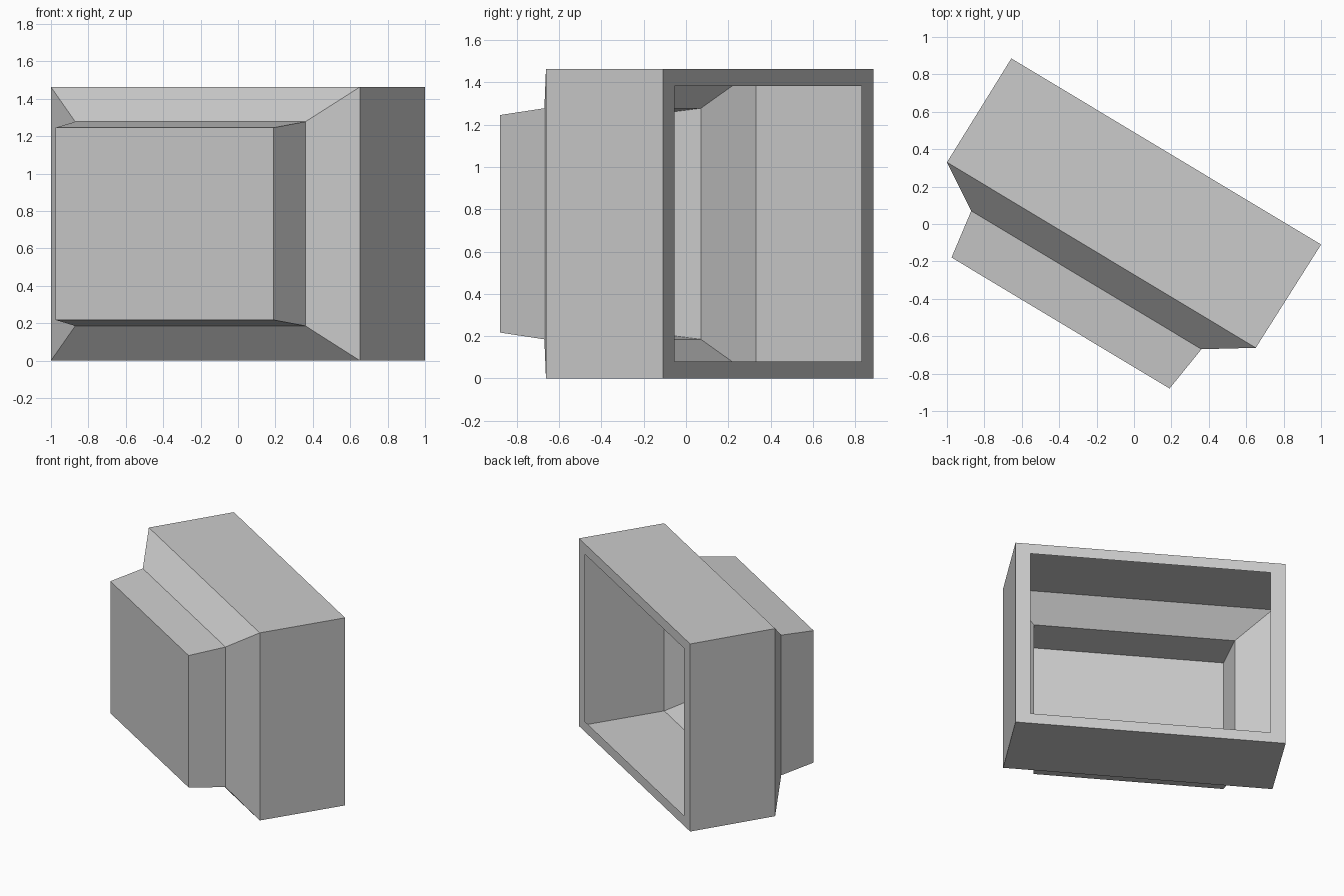
import bpy, bmesh
from math import radians
from mathutils import Matrix

cube = bpy.data.objects.get("Cube")
if cube:
    bpy.data.objects.remove(cube)

MID_Z = 0.731

grey = bpy.data.materials.new("plain_grey")
grey.use_nodes = True
grey.diffuse_color = (0.6, 0.6, 0.6, 1)
grey.node_tree.nodes["Principled BSDF"].inputs["Base Color"].default_value = (0.6, 0.6, 0.6, 1)


def ring(bm, depth, centre, half_width, half_height):
    """Rectangle of four vertices facing along the depth axis."""
    return [bm.verts.new((centre + sx * half_width, depth, MID_Z + sz * half_height))
            for sx, sz in ((-1, -1), (1, -1), (1, 1), (-1, 1))]


def shell(name, sections, closed_front=False):
    """Thin open shell skinned through rectangular sections, front to back."""
    bm = bmesh.new()
    rings = [ring(bm, *s) for s in sections]
    if closed_front:
        bm.faces.new(rings[0])
    for a, b in zip(rings, rings[1:]):
        for i in range(4):
            j = (i + 1) % 4
            bm.faces.new((a[j], a[i], b[i], b[j]))
    # Turn the whole housing about the vertical axis
    bm.transform(Matrix.Rotation(radians(-31), 4, 'Z'))
    mesh = bpy.data.meshes.new(name)
    bm.to_mesh(mesh)
    bm.free()
    mesh.materials.append(grey)
    obj = bpy.data.objects.new(name, mesh)
    bpy.context.collection.objects.link(obj)
    return obj


# Sections: depth, centre, half width, half height
front = (-0.656, -0.064, 0.680, 0.514)
neck = (-0.388, -0.064, 0.718, 0.546)
shoulder = (-0.232, -0.064, 0.963, 0.731)
back = (0.421, -0.052, 0.966, 0.731)
opening = (0.421, -0.052, 0.859, 0.652)

# Tapered front panel, flared collar, deep box and flat rim round the opening
shell("front_panel", [front, neck], closed_front=True)
shell("flared_collar", [neck, shoulder])
shell("box_body", [shoulder, back])
shell("back_rim", [back, opening])
